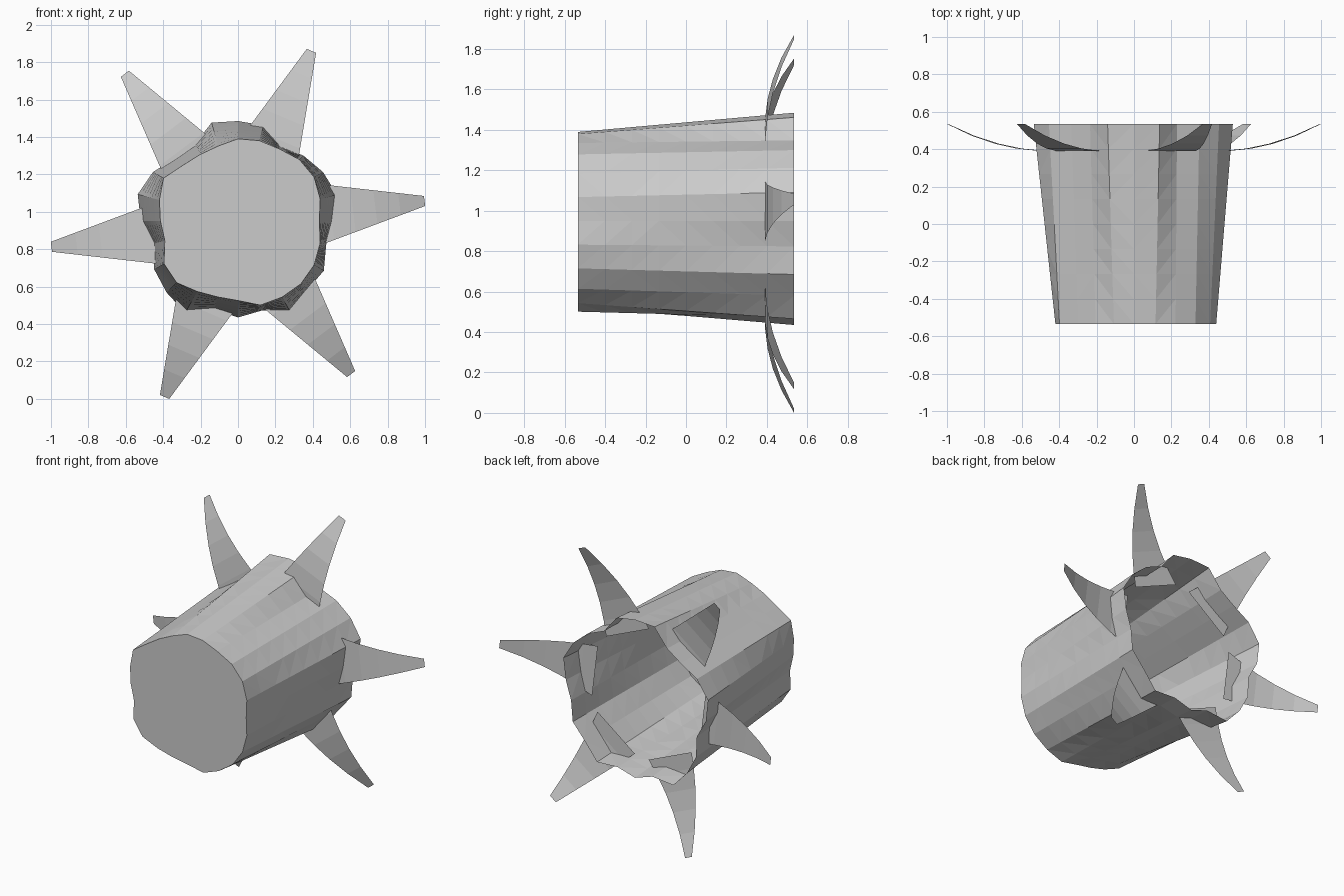
import bpy, bmesh
from math import sin, cos, radians

cube = bpy.data.objects.get("Cube")
if cube:
    bpy.data.objects.remove(cube, do_unlink=True)

CENTRE_Z = 0.935
FRONT_Y, BACK_Y = -0.535, 0.535

grey = bpy.data.materials.new("plain grey")
grey.use_nodes = True
colour = (0.6, 0.6, 0.6, 1)
grey.diffuse_color = colour
grey.node_tree.nodes["Principled BSDF"].inputs["Base Color"].default_value = colour


def finish(name, bm):
    """Turn a bmesh into a flat-shaded object."""
    mesh = bpy.data.meshes.new(name)
    bm.to_mesh(mesh)
    bm.free()
    mesh.materials.append(grey)
    obj = bpy.data.objects.new(name, mesh)
    bpy.context.scene.collection.objects.link(obj)
    return obj


# Irregular cup: radii every 15 degrees for the closed front and the open rim
front_radii = [.435, .455, .47, .465, .445, .445, .44, .415, .41, .42, .46, .435,
               .415, .405, .457, .465, .435, .42, .425, .465, .47, .475, .47, .455]
rim_radii = [.51, .547, .525, .495, .46, .53, .535, .545, .47, .475, .525, .555,
             .52, .47, .517, .54, .565, .49, .515, .495, .56, .523, .53, .488]
SIDES, STEPS = len(rim_radii), 8

bm = bmesh.new()
rings = []
for j in range(STEPS + 1):
    t = j / STEPS
    ring = []
    for i in range(SIDES):
        a = radians(360 * i / SIDES)
        r = front_radii[i] * (1 - t) + rim_radii[i] * t
        ring.append(bm.verts.new((r * cos(a), FRONT_Y + (BACK_Y - FRONT_Y) * t,
                                  0.95 + r * sin(a))))
    rings.append(ring)
for lower, upper in zip(rings, rings[1:]):
    for i in range(SIDES):
        k = (i + 1) % SIDES
        bm.faces.new((lower[i], upper[i], upper[k], lower[k]))
bmesh.ops.triangulate(bm, faces=bm.faces[:])
bm.faces.new(rings[0])
bmesh.ops.recalc_face_normals(bm, faces=bm.faces[:])
finish("cup_body", bm)


# Curved tapering sheets that pierce the rim and sweep backwards
def make_spike(number):
    a = radians(7 + 60 * number)
    bm = bmesh.new()
    rows = []
    for r in (.40, .50, .62, .74, .87, 1.005):
        half = 0.172 + (0.027 - 0.172) * (r - 0.4) / 0.605
        y = 0.39 + 0.145 * (max(r - 0.45, 0) / 0.555) ** 2
        rows.append([bm.verts.new((r * cos(a) - s * half * sin(a), y,
                                   CENTRE_Z + r * sin(a) + s * half * cos(a)))
                     for s in (-1, 1)])
    for p, q in zip(rows, rows[1:]):
        bm.faces.new((p[0], q[0], q[1], p[1]))
    bmesh.ops.recalc_face_normals(bm, faces=bm.faces[:])
    if bm.faces[:][0].normal.y > 0:
        bmesh.ops.reverse_faces(bm, faces=bm.faces[:])
    finish(f"spike_{number + 1}", bm)


for n in range(6):
    make_spike(n)
